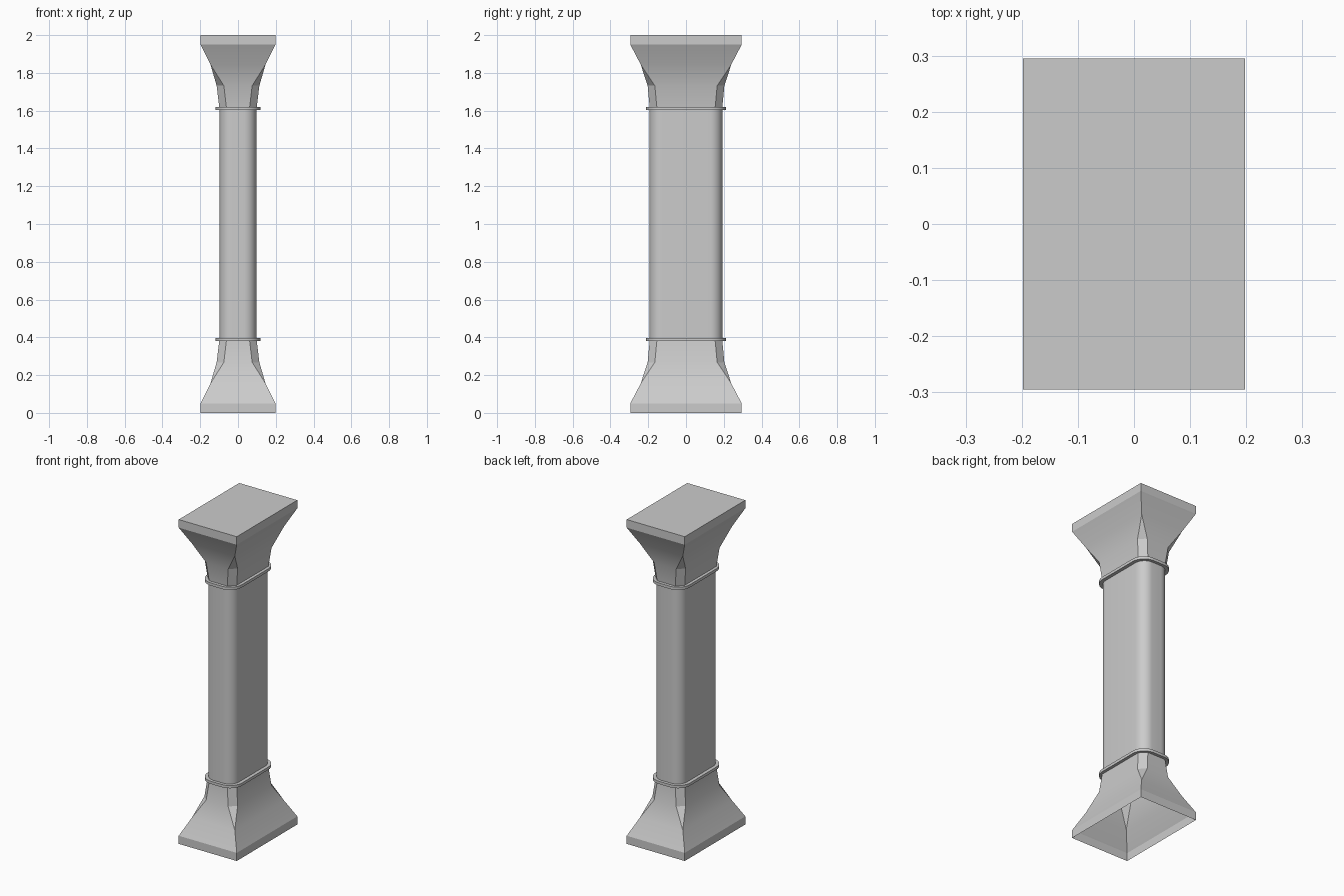
import bpy, bmesh, math

if "Cube" in bpy.data.objects:
    bpy.data.objects.remove(bpy.data.objects["Cube"])


def outline(hx, hy, r, z, n):
    """Rounded rectangle; n segments per corner (n=1 is a chamfer)."""
    pts = []
    for q, (sx, sy) in enumerate([(1, 1), (-1, 1), (-1, -1), (1, -1)]):
        for i in range(n + 1):
            a = math.pi / 2 * (q + i / n)
            pts.append((sx * (hx - r) + r * math.cos(a),
                        sy * (hy - r) + r * math.sin(a), z))
    return pts


def loft(name, sections, n, cap_first=False, closed=False, angle=30):
    """Skin a stack of (hx, hy, r, z) outlines."""
    bm = bmesh.new()
    rings = [[bm.verts.new(p) for p in outline(*s, n)] for s in sections]
    pairs = list(zip(rings, rings[1:]))
    if closed:
        pairs.append((rings[-1], rings[0]))
    for a, b in pairs:
        for i in range(len(a)):
            j = (i + 1) % len(a)
            bm.faces.new((a[i], a[j], b[j], b[i]))
    if cap_first:
        bm.faces.new(rings[0])
    bmesh.ops.remove_doubles(bm, verts=bm.verts, dist=1e-5)
    bmesh.ops.recalc_face_normals(bm, faces=bm.faces)
    me = bpy.data.meshes.new(name)
    bm.to_mesh(me)
    bm.free()
    ob = bpy.data.objects.new(name, me)
    bpy.context.collection.objects.link(ob)
    bpy.ops.object.select_all(action='DESELECT')
    ob.select_set(True)
    bpy.context.view_layer.objects.active = ob
    bpy.ops.object.shade_smooth_by_angle(angle=math.radians(angle))
    return ob


# flared block: plinth, slope, then chamfered neck (half x, half y, chamfer, z)
flare = [(0.198, 0.295, 0, 0), (0.198, 0.295, 0, 0.05),
         (0.146, 0.24, 0, 0.155), (0.113, 0.203, 0.038, 0.268),
         (0.099, 0.192, 0.038, 0.385)]
collar = [(0.095, 0.190, 0.060, 0.380), (0.118, 0.211, 0.082, 0.380),
          (0.118, 0.211, 0.082, 0.397), (0.095, 0.190, 0.060, 0.397)]


def flip(sections):
    return [(x, y, r, 2 - z) for x, y, r, z in sections]


# base is open underneath, capital is closed on top
loft("base", flare, 1, angle=25)
loft("capital", flip(flare), 1, cap_first=True, angle=25)

# thin collars between the shaft and the flared ends
loft("lower_collar", collar, 10, closed=True)
loft("upper_collar", flip(collar), 10, closed=True)

# rounded shaft
loft("shaft", [(0.097, 0.193, 0.065, 0.385), (0.097, 0.193, 0.065, 1.615)], 10)
